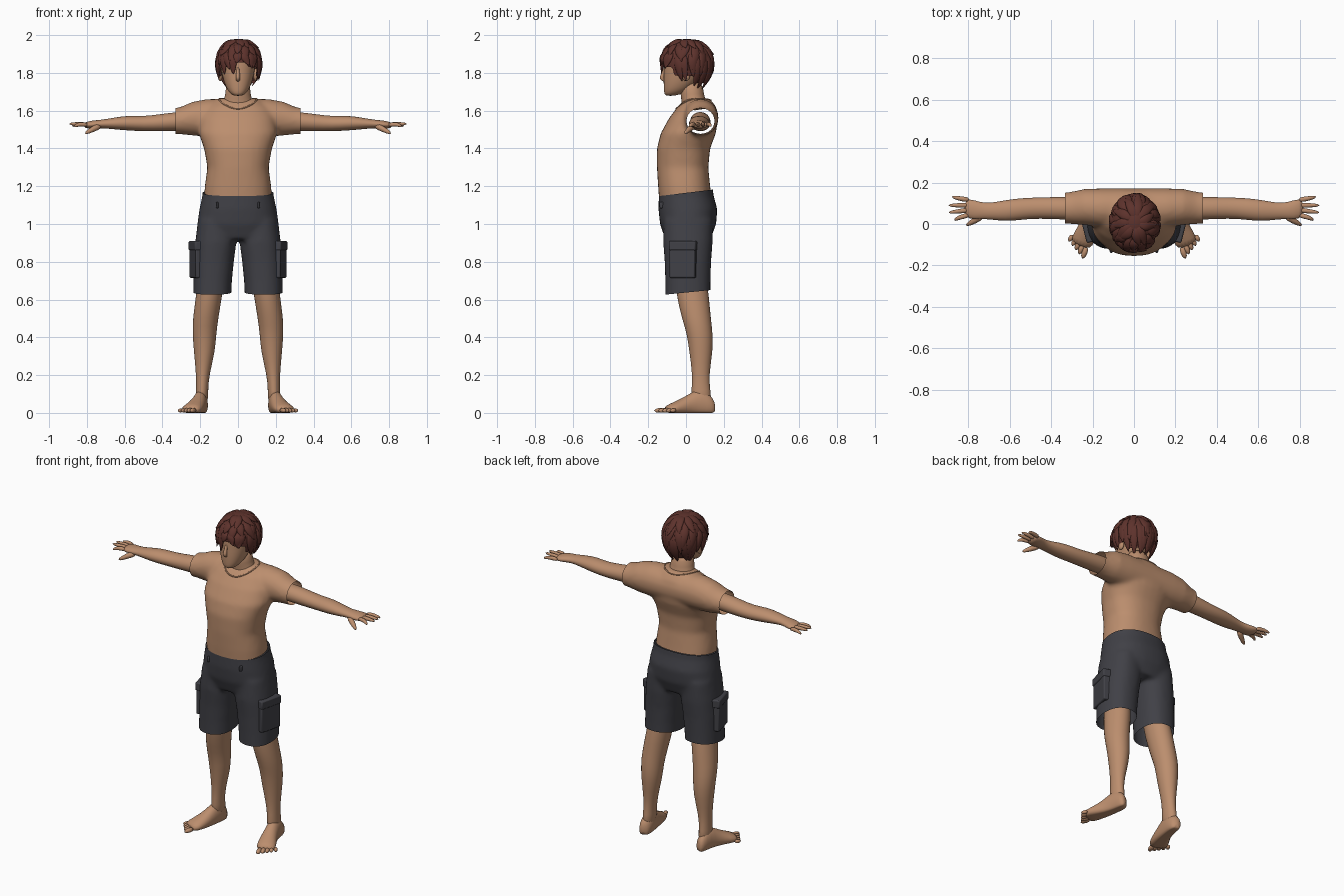
import bpy, bmesh, random
from math import sin, cos, pi, radians, degrees, acos, atan2, copysign
from mathutils import Vector, Matrix
from mathutils.bvhtree import BVHTree

random.seed(4)
cube = bpy.data.objects.get("Cube")
if cube:
    bpy.data.objects.remove(cube)

X, Y, Z = Vector((1, 0, 0)), Vector((0, 1, 0)), Vector((0, 0, 1))


def material(name, rgb):
    m = bpy.data.materials.new(name)
    m.use_nodes = True
    m.diffuse_color = (*rgb, 1)
    bsdf = m.node_tree.nodes["Principled BSDF"]
    bsdf.inputs["Base Color"].default_value = (*rgb, 1)
    bsdf.inputs["Roughness"].default_value = 0.9
    return m


skin = material("tan skin", (0.5, 0.27, 0.155))
cloth = material("charcoal cloth", (0.052, 0.052, 0.062))
hair_brown = material("dark red brown hair", (0.11, 0.032, 0.025))


def loft(bm, rings, u, v, n=16, p=2.0, floor=None):
    """Closed skin through rings of (centre, radius along u, radius along v)."""
    loops = []
    for c, ru, rv in rings:
        loop = []
        for i in range(n):
            a = 2 * pi * i / n
            cu, cv = (copysign(abs(t) ** (2 / p), t) for t in (cos(a), sin(a)))
            co = Vector(c) + u * (ru * cu) + v * (rv * cv)
            if floor is not None:
                co.z = max(co.z, floor)
            loop.append(bm.verts.new(co))
        loops.append(loop)
    for a, b in zip(loops, loops[1:]):
        for i in range(n):
            j = (i + 1) % n
            bm.faces.new((a[i], a[j], b[j], b[i]))
    bm.faces.new(loops[0][::-1])
    bm.faces.new(loops[-1])


def upright(rows):
    """Rings from (height, half width, front y, back y)."""
    return [((0, (f + b) / 2, z), w, (b - f) / 2) for z, w, f, b in rows]


def tube(bm, points, radii, n=8):
    d = Vector(points[-1]) - Vector(points[0])
    q = d.to_track_quat("Z", "Y")
    loft(bm, [(c, r, r) for c, r in zip(points, radii)], q @ X, q @ Y, n)


def finish(name, bm, mat, subdivide=1):
    bmesh.ops.recalc_face_normals(bm, faces=bm.faces[:])
    me = bpy.data.meshes.new(name)
    bm.to_mesh(me)
    bm.free()
    me.materials.append(mat)
    me.shade_smooth()
    ob = bpy.data.objects.new(name, me)
    bpy.context.collection.objects.link(ob)
    if subdivide:
        ob.modifiers.new("Subdivision", "SUBSURF").levels = subdivide
        ob.modifiers["Subdivision"].render_levels = subdivide
    return ob


def fuse(name, bm, mat, cuts):
    """Melt overlapping lofts into one garment and cut its openings."""
    ob = finish(name, bm, mat, 0)
    remesh = ob.modifiers.new("Remesh", "REMESH")
    remesh.mode, remesh.voxel_size = "VOXEL", 0.012
    smooth = ob.modifiers.new("Smooth", "SMOOTH")
    smooth.factor, smooth.iterations = 0.5, 8
    bpy.context.view_layer.update()
    deps = bpy.context.evaluated_depsgraph_get()
    melted = bpy.data.meshes.new_from_object(ob.evaluated_get(deps))
    ob.modifiers.clear()
    out = bmesh.new()
    out.from_mesh(melted)
    for co, no in cuts:
        bmesh.ops.bisect_plane(out, geom=out.verts[:] + out.edges[:] + out.faces[:],
                               plane_co=co, plane_no=no, clear_outer=True)
    out.to_mesh(ob.data)
    ob.data.shade_smooth()
    bpy.data.meshes.remove(melted)
    return ob, out


# Shirt: trunk plus a yoke that runs through both sleeves
bm = bmesh.new()
loft(bm, upright([(1.1, .182, -.14, .14), (1.2, .176, -.148, .128), (1.3, .162, -.154, .118),
                  (1.4, .18, -.154, .128), (1.48, .208, -.134, .158), (1.56, .2, -.09, .17),
                  (1.62, .17, -.045, .16), (1.665, .1, 0, .125)]), X, Y, 32, 2.3)
half = [(.37, .075, 1.542, .073, .065), (.3, .078, 1.548, .078, .073),
        (.24, .082, 1.558, .087, .09), (.16, .078, 1.562, .094, .1)]
yoke = half + [(-x, *rest) for x, *rest in half[::-1]]
loft(bm, [((x, y, z), ry, rz) for x, y, z, ry, rz in yoke], Y, Z, 32)
shirt, shirt_bm = fuse("shirt", bm, skin, [((.332, 0, 0), X), ((-.332, 0, 0), -X),
                                           ((0, 0, 1.163), Vector((0, .12, -1)))])

# Neckline seam laid on the shirt
tree = BVHTree.FromBMesh(shirt_bm)
shirt_bm.free()
curve = bpy.data.curves.new("neckline", "CURVE")
curve.dimensions, curve.bevel_depth = "3D", 0.004
spline = curve.splines.new("POLY")
spline.points.add(39)
spline.use_cyclic_u = True
for i, pt in enumerate(spline.points):
    a = 2 * pi * i / 40
    hit = tree.ray_cast(Vector((.1 * cos(a), .04 + .092 * sin(a), 2)), -Z)[0]
    pt.co = (*hit, 1)
curve.materials.append(skin)
bpy.context.collection.objects.link(bpy.data.objects.new("neckline", curve))

# Shorts: hips and two wide legs
bm = bmesh.new()
loft(bm, upright([(1.21, .186, -.142, .14), (1.15, .189, -.144, .146), (1.08, .204, -.146, .166),
                  (1, .216, -.138, .16), (.92, .2, -.11, .13)]), X, Y, 32, 2.3)
for s in (1, -1):
    loft(bm, [((s * x, y, z), rx, ry) for z, x, y, rx, ry in
              [(1.02, .112, .012, .1, .13), (.9, .118, .01, .109, .131), (.8, .128, .01, .106, .123),
               (.7, .134, .01, .102, .12), (.58, .138, .01, .1, .119)]], X, Y, 28, 2.3)
fuse("shorts", bm, cloth, [((0, 0, 1.165), Vector((0, -.12, 1))),
                           ((0, 0, .637), Vector((0, .1, -1)))])[1].free()


def box(bm, co, size, turn=0):
    m = Matrix.Translation(co) @ Matrix.Rotation(turn, 4, "Z") @ Matrix.Diagonal((*size, 1))
    bmesh.ops.create_cube(bm, size=1, matrix=m)


for s, side in ((1, "left"), (-1, "right")):
    # Cargo pocket with flap, and a belt loop
    bm = bmesh.new()
    turn = radians(-14 * s)
    box(bm, (s * .217, -.015, .81), (.05, .14, .19), turn)
    box(bm, (s * .218, -.015, .885), (.056, .146, .05), turn)
    box(bm, (s * .11, -.128, 1.1), (.014, .024, .035))
    pocket = finish(side + "_pocket", bm, cloth, 0)
    bevel = pocket.modifiers.new("Bevel", "BEVEL")
    bevel.width, bevel.segments = .008, 2
    pocket.data.set_sharp_from_angle(angle=radians(40))

    # Arm and palm
    bm = bmesh.new()
    loft(bm, [((s * x, y, z), ry, rz) for x, y, z, ry, rz in
              [(.2, .075, 1.545, .05, .045), (.3, .075, 1.545, .056, .052),
               (.4, .077, 1.537, .054, .047), (.5, .077, 1.53, .051, .04),
               (.58, .068, 1.535, .055, .041), (.66, .062, 1.532, .046, .031),
               (.72, .062, 1.53, .037, .022), (.77, .068, 1.526, .049, .023),
               (.82, .078, 1.523, .046, .015)]], Y, Z)
    # Fingers and thumb
    for root, tip, y, z in ((.115, .88, .132, 1.518), (.09, .897, .09, 1.53),
                            (.068, .897, .055, 1.53), (.045, .868, .018, 1.515)):
        mid = (s * .845, (root + y) / 2, 1.53)
        tube(bm, [(s * .79, root, 1.524), mid, (s * tip, y, z)], (.015, .012, .007))
    tube(bm, [(s * .725, .045, 1.522), (s * .77, .015, 1.502), (s * .812, -.008, 1.477)],
         (.02, .017, .008))
    finish(side + "_arm", bm, skin)

    # Leg
    bm = bmesh.new()
    loft(bm, [((s * x, y, z), rx, ry) for z, x, y, rx, ry in
              [(.8, .13, .015, .075, .085), (.62, .153, .035, .07, .088), (.5, .172, .055, .069, .078),
               (.42, .178, .073, .064, .07), (.33, .177, .08, .058, .064), (.2, .187, .078, .035, .044),
               (.12, .19, .078, .032, .051), (.04, .192, .085, .036, .056)]], X, Y)
    # Foot turned outward, with a flat sole
    loft(bm, [((s * x, y, h * .4), w, h * .6) for x, y, w, h in
              [(.187, .152, .022, .06), (.19, .125, .037, .1), (.197, .07, .039, .135),
               (.21, .01, .043, .095), (.235, -.055, .055, .06), (.262, -.11, .056, .038)]],
         Vector((.92, s * .39, 0)), Z, floor=0)
    for i in range(5):
        t = i / 4
        root = (s * (.228 + .066 * t), -.105 + .055 * t, .014)
        tip = (s * (.25 + .066 * t), -.172 + .085 * t, .011)
        tube(bm, [root, tip], (.021 - .005 * t, .012 - .002 * t))
    for vert in bm.verts:
        vert.co.z = max(vert.co.z, 0)
    finish(side + "_leg", bm, skin)

# Neck
bm = bmesh.new()
loft(bm, upright([(1.6, .11, -.03, .125), (1.65, .078, -.022, .108), (1.68, .068, -.032, .096),
                  (1.76, .066, -.03, .09)]), X, Y)
finish("neck", bm, skin)

# Head, nose and ears
bm = bmesh.new()
loft(bm, upright([(1.678, .022, -.108, -.06), (1.692, .044, -.117, -.01), (1.72, .064, -.119, .03),
                  (1.77, .082, -.121, .08), (1.82, .092, -.117, .1), (1.87, .096, -.12, .11),
                  (1.92, .086, -.1, .1), (1.955, .05, -.06, .06)]), X, Y, p=2.2)
tube(bm, [(0, -.11, 1.835), (0, -.123, 1.79), (0, -.131, 1.77), (0, -.113, 1.752)],
     (.007, .011, .015, .008))
for s in (1, -1):
    ear = Matrix.Translation((s * .094, 0, 1.79)) @ Matrix.Diagonal((.014, .024, .035, 1))
    bmesh.ops.create_uvsphere(bm, u_segments=12, v_segments=8, radius=1, matrix=ear)
finish("head", bm, skin)


def hair_point(theta, phi, k=1.0):
    """Point on the scalp; phi is measured from the crown in degrees."""
    f = radians(phi)
    up = .125 if phi < 90 else .155
    return Vector((.004 + k * .118 * sin(f) * cos(theta),
                   .006 + k * .138 * sin(f) * sin(theta), 1.855 + k * up * cos(f)))


def hairline(theta):
    front = -sin(theta)
    if front > .97:
        return 97
    return 106 if front > .6 else 124 if front > -.2 else 146


# Hair: trimmed cap covered with overlapping tapered locks
bm = bmesh.new()
bmesh.ops.create_uvsphere(bm, u_segments=32, v_segments=20, radius=1)
for vert in bm.verts:
    theta = atan2(vert.co.y, vert.co.x)
    phi = degrees(acos(max(-1, min(1, vert.co.z))))
    vert.tag = phi > hairline(theta) - 6
    vert.co = hair_point(theta, phi)
bmesh.ops.delete(bm, geom=[v for v in bm.verts if v.tag], context="VERTS")
for start, reach, count in ((62, 1, 22), (34, .76, 16), (8, .5, 11)):
    for i in range(count):
        theta = 2 * pi * (i + random.uniform(-.25, .25)) / count - pi / 2
        end = hairline(theta) * reach + random.uniform(-7, 7)
        drift, flick = random.uniform(-.25, .25), random.uniform(1.03, 1.11)
        rings = []
        for t, w, k in ((0, .4, .95), (.3, 1, 1.0), (.6, .9, 1.01), (.85, .5, 1.03), (1, .06, flick)):
            c = hair_point(theta + drift * t * t, start + (end - start) * t, k)
            rings.append((c, .028 * w, .012 * w))
        u = Vector((-sin(theta), cos(theta), 0))
        along = (rings[-1][0] - rings[0][0]).normalized()
        loft(bm, rings, u, along.cross(u).normalized(), 8)
finish("hair", bm, hair_brown)
